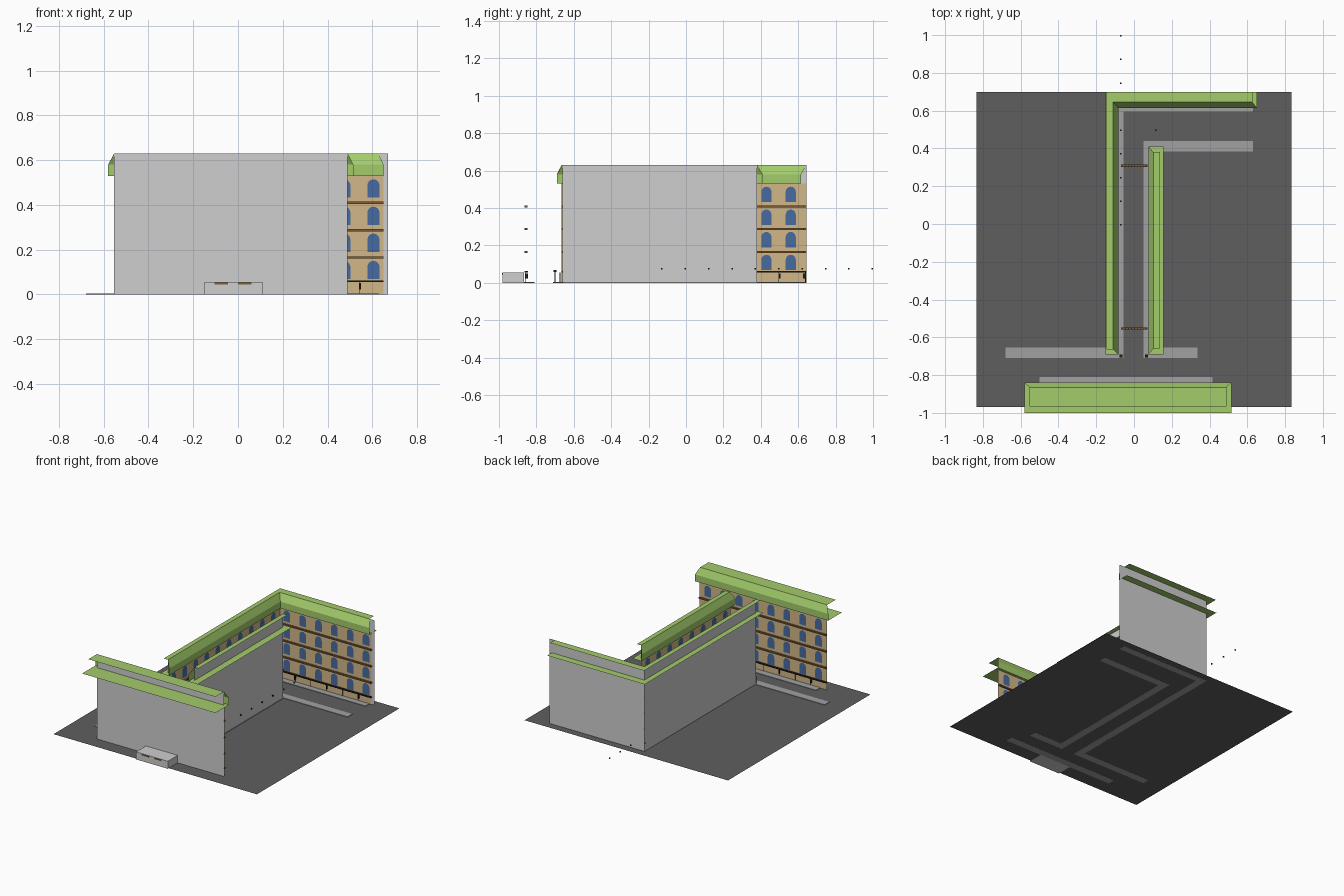
import bpy, bmesh, math
from mathutils import Matrix, Vector

if "Cube" in bpy.data.objects:
    bpy.data.objects.remove(bpy.data.objects["Cube"])


def material(name, rgb):
    lin = [((c + 0.055) / 1.055) ** 2.4 for c in rgb]
    m = bpy.data.materials.new(name)
    m.use_nodes = True
    m.diffuse_color = (*lin, 1)
    m.node_tree.nodes["Principled BSDF"].inputs["Base Color"].default_value = (*lin, 1)
    return m


GREEN = material("roof green", (0.64, 0.80, 0.42))
GREY = material("wall grey", (0.81, 0.81, 0.81))
TAN = material("facade tan", (0.82, 0.72, 0.53))
BLUE = material("window blue", (0.28, 0.42, 0.63))
BROWN = material("cornice brown", (0.50, 0.36, 0.22))
DARK = material("iron black", (0.14, 0.13, 0.12))
ROAD = material("road grey", (0.37, 0.37, 0.37))
PAVE = material("pavement grey", (0.63, 0.63, 0.63))


class Part:
    """Collects faces and boxes in one mesh, placed by a frame matrix."""

    def __init__(self, name, mat, frame=None):
        self.name, self.mat = name, mat
        self.frame = frame or Matrix()
        self.bm = bmesh.new()

    def face(self, points):
        self.bm.faces.new([self.bm.verts.new(p) for p in points])

    def box(self, lo, hi):
        lo, hi = Vector(lo), Vector(hi)
        m = Matrix.Translation((lo + hi) / 2) @ Matrix.Diagonal((*(hi - lo), 1))
        bmesh.ops.create_cube(self.bm, size=1, matrix=m)

    def flat(self, x0, x1, y0, y1, z):
        self.face([(x0, y0, z), (x1, y0, z), (x1, y1, z), (x0, y1, z)])

    def done(self):
        self.bm.transform(self.frame)
        mesh = bpy.data.meshes.new(self.name)
        self.bm.to_mesh(mesh)
        self.bm.free()
        mesh.materials.append(self.mat)
        bpy.context.collection.objects.link(bpy.data.objects.new(self.name, mesh))


EAVE, KNEE, TOP = 0.53, 0.58, 0.63
FLOORS = (0.068, 0.19, 0.31, 0.432)
MODULE = 0.13


def facade(name, origin, along, out, length, count, first, start=0):
    """Street front: local x runs along it, local y points to the street."""
    frame = Matrix.Identity(4)
    frame.col[0] = (*along, 0, 0)
    frame.col[1] = (*out, 0, 0)
    frame.col[3] = (*origin, 0, 1)

    wall = Part(name + "_back_wall", GREY, frame)
    wall.face([(0, 0, 0), (length, 0, 0), (length, 0, TOP), (0, 0, TOP)])
    wall.done()
    front = Part(name + "_front", TAN, frame)
    front.face([(start, 0.005, 0), (start, 0.005, EAVE),
                (length, 0.005, EAVE), (length, 0.005, 0)])
    front.done()

    # arched windows
    win = Part(name + "_windows", BLUE, frame)
    r = 0.027
    for i in range(count):
        u = first + i * MODULE
        for z in FLOORS:
            arch = [(u + r * math.cos(a), 0.008, z + 0.055 + r * math.sin(a))
                    for a in (math.pi * k / 8 for k in range(9))]
            win.face([(u - r, 0.008, z), *reversed(arch), (u + r, 0.008, z)])
    win.done()

    # storey bands
    bands = Part(name + "_cornices", BROWN, frame)
    for z in (0.166, 0.288, 0.41):
        bands.box((start, 0.002, z - 0.006), (length, 0.017, z + 0.004))
    bands.done()
    # shop beam, door posts and small wall lamps
    shop = Part(name + "_shop_beam", DARK, frame)
    shop.box((start, 0.002, 0.055), (length, 0.02, 0.062))
    for i in range(count):
        u = first + i * MODULE
        shop.box((u + 0.062, 0.003, 0), (u + 0.065, 0.008, 0.055))
        if i % 2 == 0:
            shop.box((u + 0.056, 0.006, 0.022), (u + 0.062, 0.02, 0.05))
    shop.done()


facade("back", (0.67, 0.645), (-1, 0), (0, -1), 0.78, 6, 0.065, 0.02)
facade("west", (-0.11, 0.645), (0, -1), (1, 0), 1.31, 10, 0.085)
facade("east", (0.103, -0.66), (0, 1), (-1, 0), 1.04, 8, 0.065)
facade("south", (-0.553, -0.865), (1, 0), (0, 1), 1.043, 8, 0.065)


def mansard(name, low, high):
    """Steep roof sheet between an eave path and a ridge path."""
    p = Part(name, GREEN)
    rails = ([(*q, EAVE) for q in low], [(*q, KNEE) for q in low],
             [(*q, TOP) for q in high])
    for a, b in zip(rails, rails[1:]):
        for i in range(len(low) - 1):
            p.face([a[i], b[i], b[i + 1], a[i + 1]])
    p.done()


mansard("corner_mansard", [(0.65, 0.615), (-0.083, 0.615), (-0.083, -0.69)],
        [(0.627, 0.645), (-0.11, 0.645), (-0.11, -0.665)])
mansard("east_mansard", [(0.078, -0.69), (0.078, 0.41)],
        [(0.103, -0.66), (0.103, 0.38)])
mansard("south_mansard", [(-0.58, -0.84), (0.515, -0.84)],
        [(-0.553, -0.865), (0.49, -0.865)])

# flat roof ledges at eave and top
eaves = Part("eave_ledges", GREEN)
for r in ((-0.15, -0.083, -0.69, 0.7), (-0.083, 0.65, 0.615, 0.7),
          (0.078, 0.155, -0.69, 0.41), (-0.58, 0.515, -1, -0.84)):
    eaves.flat(*r, EAVE)
eaves.done()
tops = Part("top_ledges", GREEN)
for r in ((-0.145, -0.11, -0.665, 0.7), (-0.11, 0.627, 0.645, 0.7),
          (0.103, 0.138, -0.66, 0.38), (-0.553, 0.49, -0.965, -0.865)):
    tops.flat(*r, TOP)
tops.done()

# ground and pavements
ground = Part("ground", ROAD)
ground.flat(-0.835, 0.835, -0.97, 0.7, 0.0006)
ground.done()
pave = Part("pavements", PAVE)
for x0, x1, y0, y1 in ((-0.11, -0.055, -0.655, 0.645), (-0.055, 0.63, 0.595, 0.645),
                       (0.05, 0.105, -0.7, 0.385), (0.05, 0.63, 0.385, 0.44),
                       (-0.68, 0.335, -0.71, -0.655), (-0.5, 0.415, -0.865, -0.81)):
    if (x0, x1) == (-0.68, 0.335):
        pave.box((x0, y0, 0), (-0.055, y1, 0.004))
        pave.box((0.05, y0, 0), (x1, y1, 0.004))
    else:
        pave.box((x0, y0, 0), (x1, y1, 0.004))
pave.done()

# low annex behind the south wall
annex = Part("annex", GREY)
annex.box((-0.15, -0.98, 0), (0.11, -0.865, 0.056))
annex.done()
slots = Part("annex_vents", BROWN)
for x in (-0.105, 0):
    slots.box((x, -0.984, 0.044), (x + 0.06, -0.979, 0.053))
slots.done()

# street barriers with studs
bars = Part("street_barriers", BROWN)
studs = Part("barrier_studs", DARK)
for y in (-0.553, 0.308):
    bars.box((-0.068, y - 0.006, 0.004), (0.072, y + 0.006, 0.012))
    for i in range(9):
        x = -0.06 + i * 0.0155
        studs.box((x - 0.002, y - 0.003, 0.012), (x + 0.002, y + 0.003, 0.015))
bars.done()
studs.done()

# entrance posts
posts = Part("entrance_posts", DARK)
for x in (-0.068, 0.065):
    posts.box((x - 0.003, -0.703, 0), (x + 0.003, -0.697, 0.06))
    posts.box((x - 0.008, -0.708, 0.058), (x + 0.008, -0.692, 0.068))
posts.done()

# rows of tiny street lights
lights = Part("street_lights", DARK)
for x, first, n in ((-0.07, 0, 9), (0.115, -0.125, 6)):
    for i in range(n):
        y = first + i * 0.125 - 0.004
        lights.box((x - 0.004, y - 0.004, 0.071), (x + 0.004, y + 0.004, 0.079))
lights.done()
